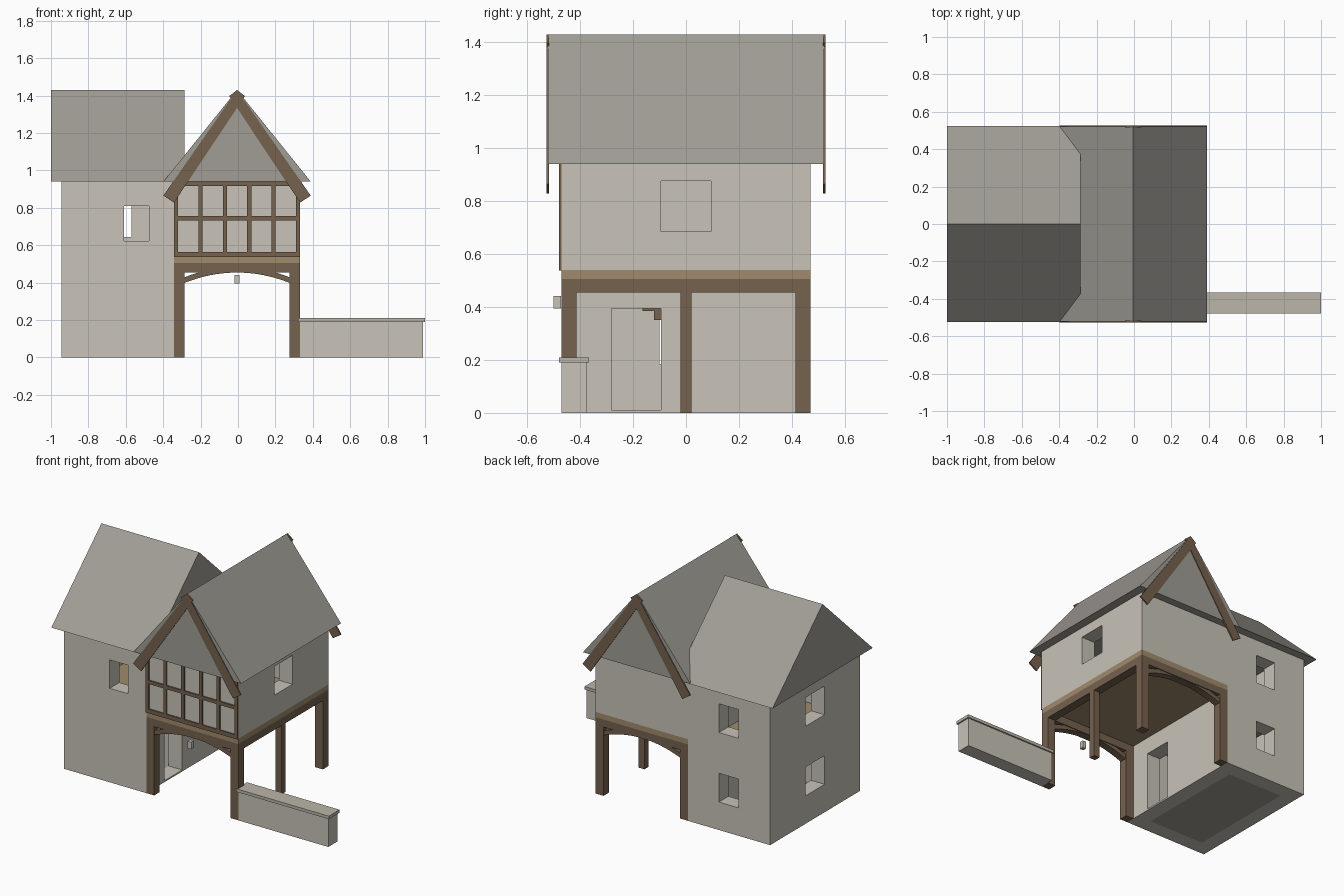
import bpy, bmesh

cube = bpy.data.objects.get("Cube")
if cube:
    bpy.data.objects.remove(cube, do_unlink=True)


def material(name, rgb):
    lin = [((c / 255 + 0.055) / 1.055) ** 2.4 for c in rgb] + [1.0]
    m = bpy.data.materials.new(name)
    m.use_nodes = True
    m.diffuse_color = lin
    m.node_tree.nodes["Principled BSDF"].inputs["Base Color"].default_value = lin
    return m


PLASTER = material("pale plaster", (200, 195, 184))
ROOF = material("grey roof", (160, 157, 149))
TIMBER = material("dark timber", (117, 98, 79))
BOARD = material("light floorboard", (160, 139, 108))
CAP = material("coping stone", (188, 182, 168))


def prism(name, mat, pts, lo, hi, axis="y"):
    """Extrude an outline along an axis: (x, z) points along y, (y, z) points along x."""
    bm = bmesh.new()
    place = (lambda p, t: (p[0], t, p[1])) if axis == "y" else (lambda p, t: (t, p[0], p[1]))
    a = [bm.verts.new(place(p, lo)) for p in pts]
    b = [bm.verts.new(place(p, hi)) for p in pts]
    bm.faces.new(a)
    bm.faces.new(b[::-1])
    for i in range(len(pts)):
        j = (i + 1) % len(pts)
        bm.faces.new((a[j], a[i], b[i], b[j]))
    bmesh.ops.recalc_face_normals(bm, faces=bm.faces)
    me = bpy.data.meshes.new(name)
    bm.to_mesh(me)
    bm.free()
    me.materials.append(mat)
    ob = bpy.data.objects.new(name, me)
    bpy.context.collection.objects.link(ob)
    return ob


def box(name, mat, x, y, z):
    return prism(name, mat, [(x[0], z[0]), (x[1], z[0]), (x[1], z[1]), (x[0], z[1])], *y)


def cut(ob, *spans):
    """Cut box-shaped openings out of a wall shell."""
    for span in spans:
        cutter = box("opening_cutter", PLASTER, *span)
        cutter.hide_render = True
        mod = ob.modifiers.new("opening", "BOOLEAN")
        mod.operation = "DIFFERENCE"
        mod.solver = "EXACT"
        mod.object = cutter
        bpy.context.view_layer.objects.active = ob
        bpy.ops.object.modifier_apply(modifier=mod.name)
        bpy.data.objects.remove(cutter, do_unlink=True)


# Main extents
WEST, MID, EAST, D = -0.945, -0.342, 0.332, 0.47
CX = (MID + EAST) / 2
EAVE, RIDGE = 0.94, 1.43
T = 0.1
IN_Y = (-D + T, D - T)
UP, LOW = (0.645, 0.835), (0.185, 0.375)

# House walls: hollow shell with windows and door
house = box("house_walls", PLASTER, (WEST, MID), (-D, D), (0, EAVE))
cut(house,
    ((WEST + T, MID - T), IN_Y, (-0.1, 1.1)),
    ((-0.61, -0.475), (-0.6, -0.3), (0.622, 0.81)),
    ((MID - 0.2, MID + 0.1), (-0.282, -0.095), (0.01, 0.395)))
for z in (UP, LOW):
    cut(house, ((-0.715, -0.57), (0.3, 0.6), z), ((-1.1, WEST + 0.2), (-0.1, 0.1), z))
box("ground_floor", ROOF, (WEST + T, MID - T), IN_Y, (0, 0.01))
box("house_upper_floor", BOARD, (WEST + T, MID - T), IN_Y, (0.505, 0.54))

# Small timber bracket behind the door
box("bracket_arm", TIMBER, (-0.47, -0.45), (-0.165, -0.09), (0.385, 0.395))
box("bracket_post", TIMBER, (-0.47, -0.45), (-0.12, -0.09), (0.35, 0.385))

# Room over the passage
room = box("upper_room_walls", PLASTER, (MID, EAST), (-D, D), (0.54, EAVE))
cut(room,
    ((MID - 0.1, EAST - T), IN_Y, (0.4, 1.1)),
    ((EAST - 0.2, EAST + 0.1), (-0.095, 0.095), (0.685, 0.875)))
box("upper_room_floor", BOARD, (MID, EAST), (-D, D), (0.505, 0.54))

# Posts and beams
P = 0.057
for x, side in ((MID, "right"), (EAST - P, "left")):
    for y, end in ((-D, "front"), (D - P, "back")):
        box(f"{end}_{side}_post", TIMBER, (x, x + P), (y, y + P), (0, 0.455))
box("middle_post", TIMBER, (EAST - 0.042, EAST), (-0.021, 0.021), (0, 0.455))
box("side_beam", TIMBER, (EAST - P, EAST), (-D + P, D - P), (0.455, 0.505))

# Front and back beams with curved braces
half = CX - MID - P
steps = [half * i / 10 for i in range(-10, 11)]
arc = [(CX + x, 0.454 - 0.055 * (x / half) ** 2) for x in steps]
outline = arc + [(x, min(z + 0.03, 0.456)) for x, z in reversed(arc)]
for y, end in ((-D, "front"), (D - P, "back")):
    box(f"{end}_beam", TIMBER, (MID, EAST), (y, y + P), (0.455, 0.505))
    prism(f"{end}_arched_brace", TIMBER, outline, y + 0.005, y + P - 0.005)

# Timber framing on the front wall
FRAME_Y = (-D - 0.009, -D)
for z in ((0.538, 0.565), (0.732, 0.755), (0.918, EAVE)):
    box("frame_rail", TIMBER, (MID, EAST), FRAME_Y, z)
for i in range(6):
    x = MID + 0.011 + i * (EAST - MID - 0.022) / 5
    box("frame_stud", TIMBER, (x - 0.011, x + 0.011), FRAME_Y, (0.54, EAVE))

# Crossing roofs
prism("passage_roof", ROOF, [(CX - 0.394, EAVE), (CX + 0.394, EAVE), (CX, RIDGE)], -0.522, 0.522)
prism("house_roof", ROOF, [(-0.524, EAVE), (0.524, EAVE), (0, RIDGE)], -1.0, -0.285, "x")

# Crossed gable boards
board = [(-0.394, 0.865), (-0.337, 0.828), (0.042, 1.397), (0, RIDGE)]
for s in (-1, 1):
    for y, end in ((-0.527, "front"), (0.517, "back")):
        prism(f"{end}_gable_board", TIMBER, [(CX + s * x, z) for x, z in board], y, y + 0.01)

# Hanging lamp at the arch
box("arch_lamp", PLASTER, (CX - 0.013, CX + 0.013), (-0.5, -0.472), (0.395, 0.442))

# Garden wall
box("garden_wall", PLASTER, (EAST, 0.99), (-D, -0.376), (0, 0.19))
box("garden_wall_coping", CAP, (0.322, 1.0), (-0.479, -0.367), (0.19, 0.21))
